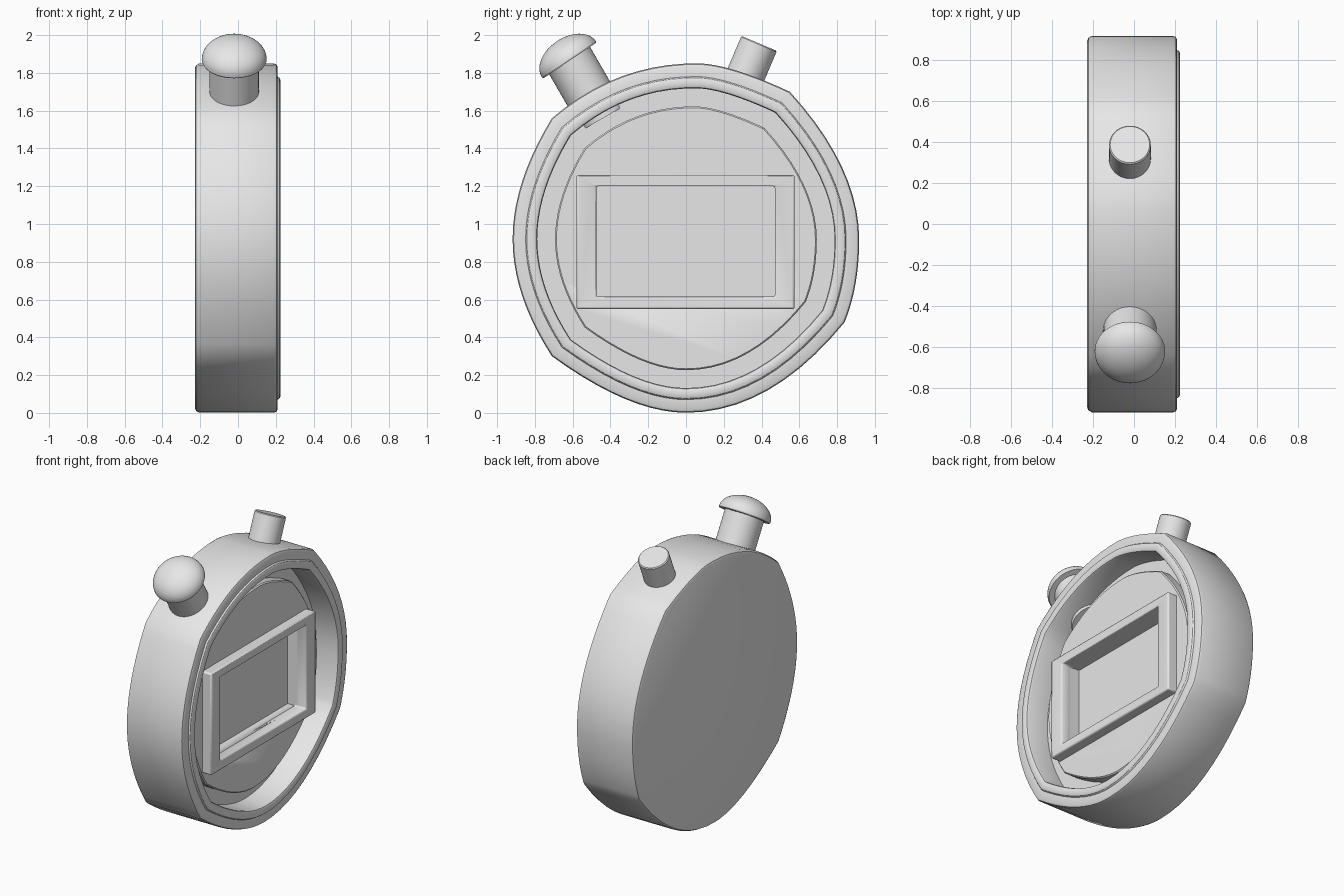
import bpy, bmesh, math
from mathutils import Vector, Matrix

if "Cube" in bpy.data.objects:
    bpy.data.objects.remove(bpy.data.objects["Cube"])

CENTER_Z = 0.92
grey = bpy.data.materials.new("light_grey")
grey.use_nodes = True
grey.diffuse_color = (0.8, 0.8, 0.8, 1)
grey.node_tree.nodes["Principled BSDF"].inputs["Base Color"].default_value = (0.8, 0.8, 0.8, 1)


def finish(name, bm, angle=30):
    bmesh.ops.recalc_face_normals(bm, faces=bm.faces)
    mesh = bpy.data.meshes.new(name)
    bm.to_mesh(mesh)
    bm.free()
    mesh.materials.append(grey)
    obj = bpy.data.objects.new(name, mesh)
    bpy.context.collection.objects.link(obj)
    bpy.ops.object.select_all(action='DESELECT')
    obj.select_set(True)
    bpy.context.view_layer.objects.active = obj
    bpy.ops.object.shade_smooth_by_angle(angle=math.radians(angle))
    return obj


# Case outline: quadratic curves given as start point and control point
CURVES = [((-0.71, 0.64), (-0.36, 0.94)), ((0.08, 0.93), (0.25, 0.92)),
          ((0.55, 0.78), (0.915, 0.38)), ((0.917, 0), (0.917, -0.25)),
          ((0.84, -0.44), (0.45, -0.919)), ((0, -0.919), (-0.3, -0.919)),
          ((-0.71, -0.62), (-0.918, -0.3)), ((-0.918, 0), (-0.918, 0.3))]


def outline(steps=10):
    points = []
    for i, (a, c) in enumerate(CURVES):
        a, c, b = Vector(a), Vector(c), Vector(CURVES[(i + 1) % len(CURVES)][0])
        for k in range(steps):
            t = k / steps
            points.append(a * (1 - t) ** 2 + c * 2 * t * (1 - t) + b * t * t)
    return points


def loft(name, rings):
    """Stack scaled copies of the outline along x and close both ends."""
    bm = bmesh.new()
    loops = [[bm.verts.new((x, p.x * s, CENTER_Z + p.y * s)) for p in outline()]
             for x, s in rings]
    for lo, hi in zip(loops, loops[1:]):
        for i in range(len(lo)):
            j = (i + 1) % len(lo)
            bm.faces.new((lo[i], lo[j], hi[j], hi[i]))
    bm.faces.new(loops[0])
    bm.faces.new(loops[-1])
    return finish(name, bm)


def box(name, x, y, z):
    bm = bmesh.new()
    bmesh.ops.create_cube(bm, size=1)
    for v in bm.verts:
        v.co = [r[0] + (c + 0.5) * (r[1] - r[0]) for c, r in zip(v.co, (x, y, z))]
    return finish(name, bm)


def spin(name, profile, base, tilt, steps=48):
    """Turn a (radius, height) profile about an axis tilted in the y-z plane."""
    bm = bmesh.new()
    verts = [bm.verts.new((r, 0, h)) for r, h in profile]
    edges = [bm.edges.new(pair) for pair in zip(verts, verts[1:])]
    bmesh.ops.spin(bm, geom=verts + edges, axis=(0, 0, 1), cent=(0, 0, 0),
                   angle=math.tau, steps=steps)
    bmesh.ops.remove_doubles(bm, verts=bm.verts, dist=0.0005)
    place = Matrix.Translation(base) @ Matrix.Rotation(math.radians(tilt), 4, 'X')
    bmesh.ops.transform(bm, matrix=place, verts=bm.verts)
    return finish(name, bm)


# Case with rounded edges, raised rim and deep recess
loft("case", [(-0.228, 0.975), (-0.222, 0.99), (-0.205, 1), (0.19, 1),
              (0.204, 0.994), (0.21, 0.98), (0.21, 0.925), (0.22, 0.918),
              (0.225, 0.905), (0.225, 0.875), (0.22, 0.863), (0.21, 0.858),
              (0.055, 0.858)])

# Dial plate and display frame, both opened by the same window
dial = loft("dial_plate", [(0.05, 0.755), (0.122, 0.755), (0.13, 0.747)])
frame = box("display_frame", (0.1, 0.2), (-0.58, 0.575), (0.55, 1.26))
window = box("window_cutter", (0, 0.4), (-0.475, 0.47), (0.615, 1.2))
window.hide_render = True
window.hide_viewport = True
window.display_type = 'WIRE'
for part in (dial, frame):
    cut = part.modifiers.new("window", 'BOOLEAN')
    cut.operation = 'DIFFERENCE'
    cut.solver = 'EXACT'
    cut.object = window
soft = frame.modifiers.new("soft_edges", 'BEVEL')
soft.width = 0.01
soft.segments = 2

# Main push button: stem and domed cap
spin("main_button_stem", [(0, 0), (0.13, 0), (0.13, 0.36), (0, 0.36)],
     (-0.02, -0.44, 1.56), 30)
dome = [(0.172 * math.cos(a), 0.115 * math.sin(a))
        for a in (math.pi / 2 * k / 12 for k in range(13))]
spin("main_button_cap", [(0, -0.008), (0.168, -0.008)] + dome,
     (-0.02, -0.62, 1.872), 34)

# Small side button
spin("small_button", [(0, 0), (0.102, 0), (0.102, 0.294), (0.096, 0.3), (0, 0.3)],
     (-0.02, 0.27, 1.68), -23)
